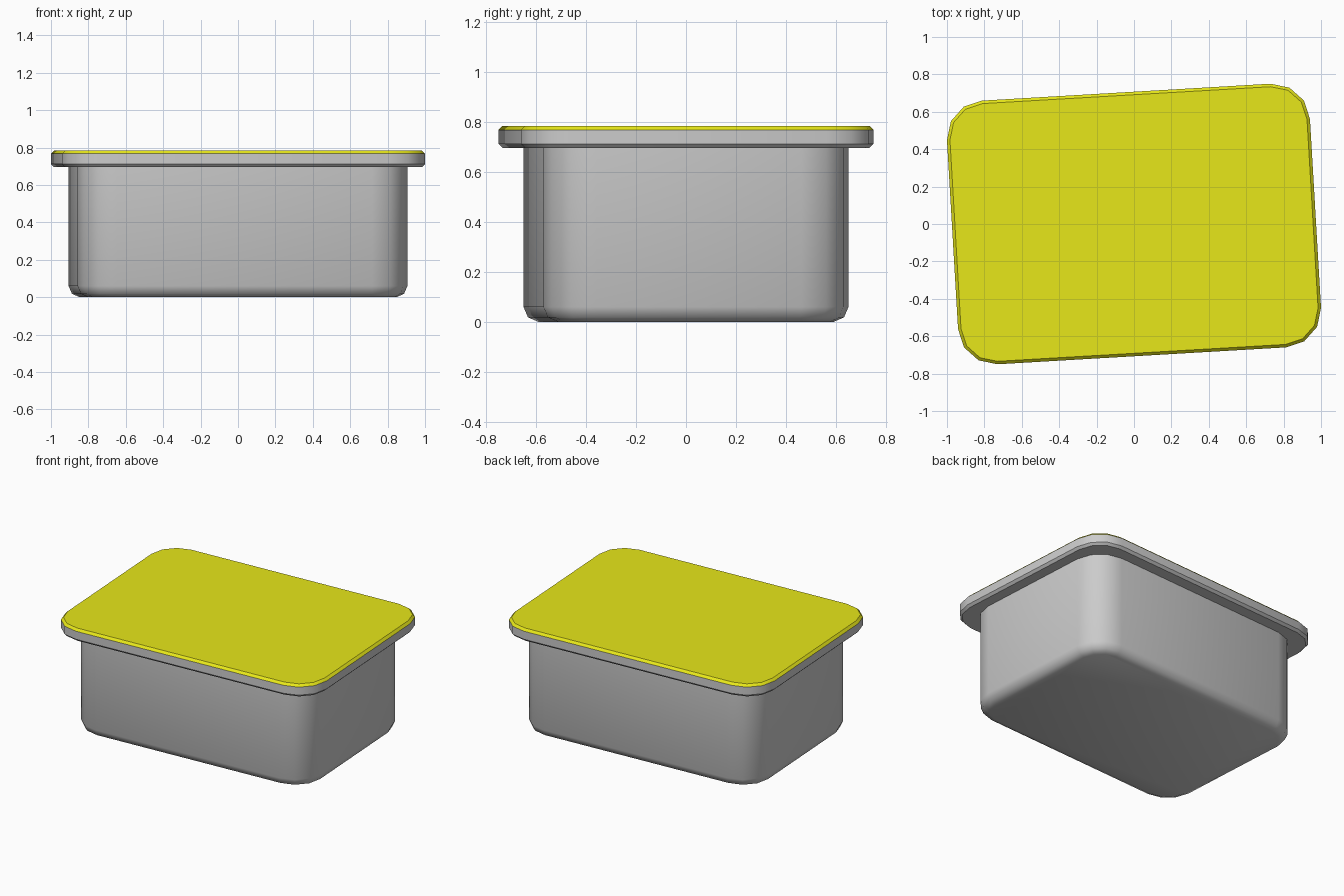
import bpy, bmesh
from math import sin, cos, pi, radians

if "Cube" in bpy.data.objects:
    bpy.data.objects.remove(bpy.data.objects["Cube"])

TILT = radians(3.35)  # whole tub is turned slightly about z


def ring(bm, hx, hy, r, z, segs=3):
    """Rounded rectangle loop of vertices, counter-clockwise."""
    verts = []
    corners = [(1, 1), (-1, 1), (-1, -1), (1, -1)]
    for k, (sx, sy) in enumerate(corners):
        for i in range(segs + 1):
            a = k * pi / 2 + i * pi / 2 / segs
            x = sx * (hx - r) + r * cos(a)
            y = sy * (hy - r) + r * sin(a)
            verts.append(bm.verts.new((x * cos(TILT) - y * sin(TILT),
                                       x * sin(TILT) + y * cos(TILT), z)))
    return verts


def rounded_block(name, hx, hy, r, profile, angle, mats=(), coloured_from=None):
    """Stack rings along a profile of (inset, z) and cap both ends."""
    bm = bmesh.new()
    loops = [ring(bm, hx - d, hy - d, r - d, z) for d, z in profile]
    n = len(loops[0])
    bm.faces.new(loops[0][::-1])
    top = bm.faces.new(loops[-1])
    for level, (a, b) in enumerate(zip(loops, loops[1:])):
        for i in range(n):
            j = (i + 1) % n
            f = bm.faces.new((a[i], a[j], b[j], b[i]))
            if coloured_from is not None and level >= coloured_from:
                f.material_index = 1
    if coloured_from is not None:
        top.material_index = 1
    mesh = bpy.data.meshes.new(name)
    for m in mats:
        mesh.materials.append(m)
    bm.to_mesh(mesh)
    bm.free()
    ob = bpy.data.objects.new(name, mesh)
    bpy.context.collection.objects.link(ob)
    bpy.ops.object.select_all(action='DESELECT')
    ob.select_set(True)
    bpy.context.view_layer.objects.active = ob
    bpy.ops.object.shade_smooth_by_angle(angle=radians(angle))
    return ob


yellow = bpy.data.materials.new("yellow_top")
yellow.diffuse_color = (0.8, 0.8, 0.01, 1)
yellow.use_nodes = True
yellow.node_tree.nodes["Principled BSDF"].inputs["Base Color"].default_value = yellow.diffuse_color
grey = bpy.data.materials.new("grey_rim")

# Tub body with a rounded bottom edge
rounded_block("tub_body", 0.883, 0.611, 0.2,
              [(0.06, 0), (0.018, 0.018), (0, 0.06), (0, 0.71)], 50)

# Overhanging chamfered lid, yellow on its upper chamfer and top
rounded_block("lid", 0.972, 0.706, 0.2,
              [(0.016, 0.696), (0, 0.712), (0, 0.768), (0.016, 0.784)], 35,
              (grey, yellow), 2)
